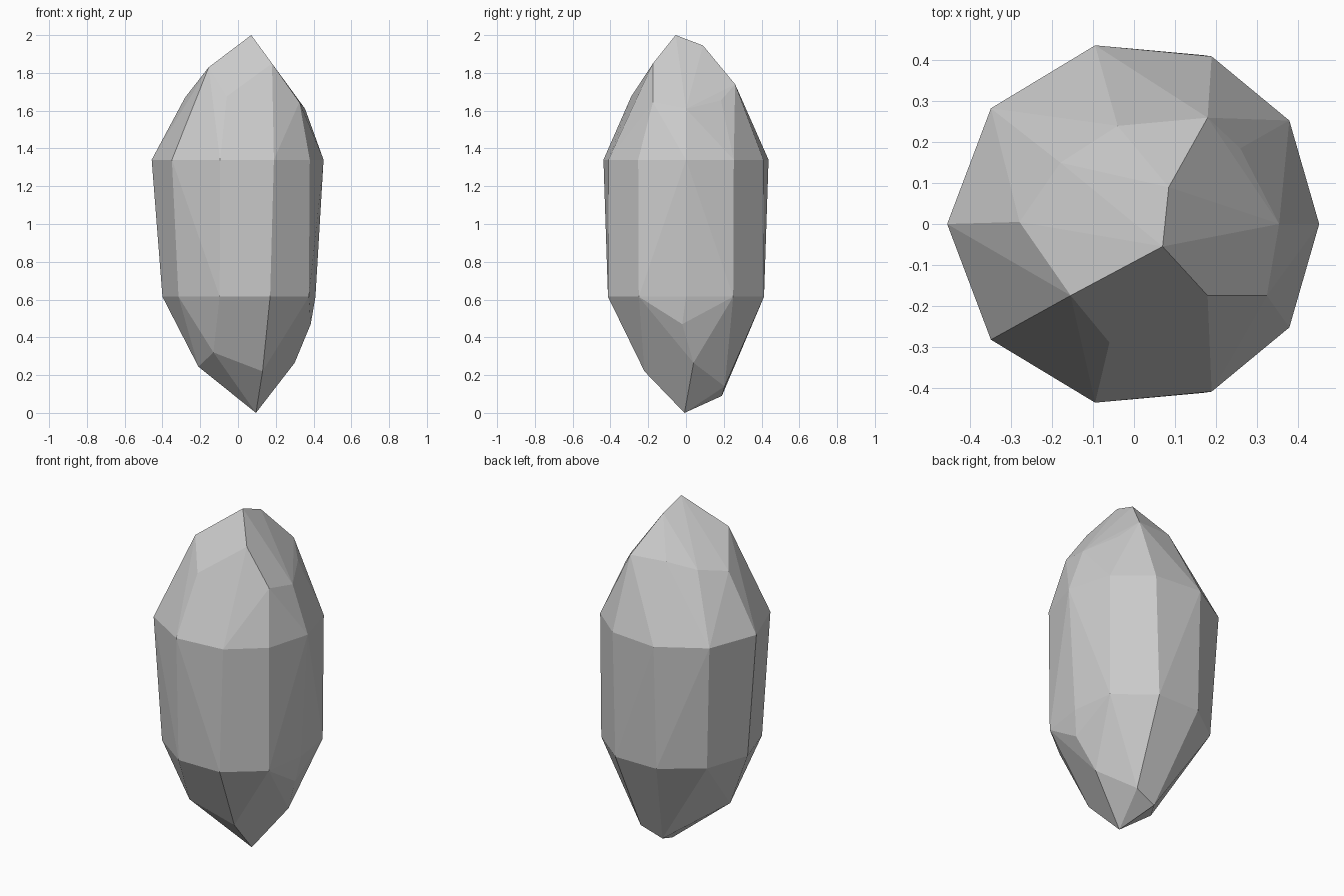
import bpy, bmesh, math


def ring(half, z):
    """Ten-sided ring: half outline mirrored across y = 0."""
    pts = []
    for x, y in half:
        pts.append((x, y, z))
        if y:
            pts.append((x, -y, z))
    return pts


# Girdle rings bounding the long upright facets
upper_ring = ring([(-0.457, 0), (-0.35, 0.283), (-0.095, 0.437),
                   (0.19, 0.41), (0.38, 0.253), (0.453, 0)], 1.34)
lower_ring = ring([(-0.40, 0), (-0.315, 0.255), (-0.097, 0.413),
                   (0.17, 0.413), (0.375, 0.25), (0.41, 0)], 0.615)

# Cut corners of the crown
crown = [(0.07, -0.055, 2.0), (0.085, 0.09, 1.945),
         (-0.155, -0.175, 1.83), (0.18, -0.175, 1.85),
         (-0.28, 0.005, 1.67), (-0.18, 0.15, 1.705),
         (-0.04, 0.24, 1.75), (0.18, 0.26, 1.74),
         (0.26, 0.185, 1.655), (0.355, 0.0, 1.61),
         (0.325, -0.175, 1.645), (-0.06, -0.29, 1.675)]

# Cut corners of the lower point
base = [(0.095, -0.008, 0.0), (0.02, 0.19, 0.09), (0.15, 0.205, 0.14),
        (0.30, 0.04, 0.265), (0.385, -0.02, 0.47), (0.13, -0.22, 0.22),
        (0.02, -0.17, 0.215), (-0.13, -0.265, 0.32), (-0.21, -0.11, 0.245)]

# Crystal body: convex skin over all corners, near-flat facets merged
bm = bmesh.new()
for p in upper_ring + lower_ring + crown + base:
    bm.verts.new(p)
hull = bmesh.ops.convex_hull(bm, input=bm.verts)
loose = [v for v in bm.verts if not v.link_faces]
bmesh.ops.delete(bm, geom=loose, context='VERTS')
bmesh.ops.dissolve_limit(bm, angle_limit=math.radians(3),
                         verts=bm.verts, edges=bm.edges)
bmesh.ops.recalc_face_normals(bm, faces=bm.faces)
mesh = bpy.data.meshes.new("crystal")
bm.to_mesh(mesh)
bm.free()
crystal = bpy.data.objects.new("crystal", mesh)
bpy.context.collection.objects.link(crystal)
